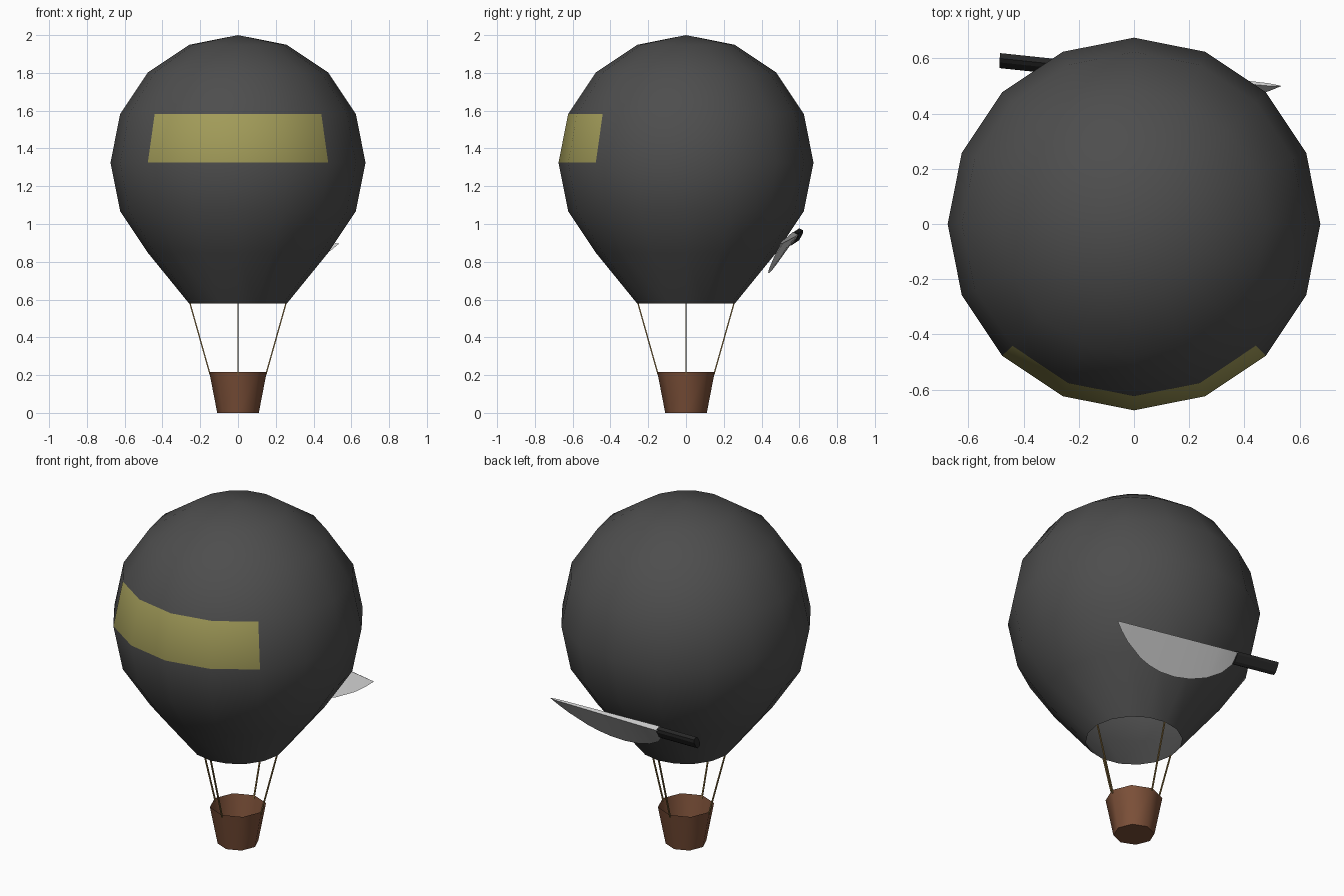
import bpy, math
from math import sin, cos, pi
from mathutils import Vector

if "Cube" in bpy.data.objects:
    bpy.data.objects.remove(bpy.data.objects["Cube"])


def material(name, rgb):
    m = bpy.data.materials.new(name)
    m.diffuse_color = (*rgb, 1)
    m.use_nodes = True
    m.node_tree.nodes["Principled BSDF"].inputs["Base Color"].default_value = m.diffuse_color
    return m


def make(name, verts, faces, mat=None, angle=40):
    me = bpy.data.meshes.new(name)
    me.from_pydata(verts, [], faces)
    ob = bpy.data.objects.new(name, me)
    bpy.context.collection.objects.link(ob)
    if mat:
        me.materials.append(mat)
    bpy.context.view_layer.objects.active = ob
    for o in bpy.context.selected_objects:
        o.select_set(False)
    ob.select_set(True)
    bpy.ops.object.mode_set(mode='EDIT')
    bpy.ops.mesh.select_all(action='SELECT')
    bpy.ops.mesh.normals_make_consistent(inside=False)
    bpy.ops.object.mode_set(mode='OBJECT')
    bpy.ops.object.shade_smooth_by_angle(angle=math.radians(angle))
    return ob


def rings(loops):
    """Join equal-length closed loops of points with quads."""
    n = len(loops[0])
    faces = [(k * n + i, k * n + (i + 1) % n, (k + 1) * n + (i + 1) % n, (k + 1) * n + i)
             for k in range(len(loops) - 1) for i in range(n)]
    return [p for l in loops for p in l], faces


def circle(r, z, n):
    return [(r * cos(2 * pi * i / n), r * sin(2 * pi * i / n), z) for i in range(n)]


dark = material("dark_fabric", (0.075, 0.075, 0.075))
yellow = material("yellow_fabric", (0.36, 0.33, 0.10))
brown = material("basket_brown", (0.20, 0.08, 0.04))
tan = material("rope_tan", (0.25, 0.16, 0.05))
black = material("handle_black", (0.02, 0.02, 0.02))

# Envelope: 16-sided sphere, open at the bottom
R, CZ, N = 0.675, 1.325, 16
prof = [(R * sin(k * pi / 8), CZ + R * cos(k * pi / 8)) for k in range(1, 7)]
prof.append((0.258, 0.578))
verts, faces = rings([circle(r, z, N) for r, z in prof])
top = len(verts)
verts.append((0, 0, CZ + R))
faces += [(top, i, (i + 1) % N) for i in range(N)]
balloon = make("balloon_envelope", verts, faces, dark)

# Yellow panel: four faces on the front, just above the widest ring
balloon.data.materials.append(yellow)
for p in balloon.data.polygons:
    c = p.center
    if CZ < c.z < 1.58 and c.y < 0 and abs(c.x) < -c.y:
        p.material_index = 1

# Basket: open tapered tub
verts, faces = rings([circle(0.11, 0, 8), circle(0.152, 0.217, 8)])
faces.append(tuple(range(7, -1, -1)))
make("basket", verts, faces, brown, 50)

# Ropes
for k in range(4):
    d = Vector((cos(k * pi / 2), sin(k * pi / 2), 0))
    s = Vector((-d.y, d.x, 0))
    loops = [[d * (r + 0.005 * cos(a)) + s * 0.005 * sin(a) + Vector((0, 0, z))
              for a in (pi / 4 + j * pi / 2 for j in range(4))]
             for r, z in ((0.147, 0.2), (0.254, 0.58))]
    make(f"rope_{k + 1}", *rings(loops), tan)

# Knife frame: heel of spine, tip, direction towards the edge, flat normal
H, T = Vector((-0.224, 0.58, 0.95)), Vector((0.535, 0.50, 0.896))
L = T - H
W = Vector((0, -0.49, -0.87)).normalized()
NRM = L.cross(W).normalized()

# Blade: thick spine tapering to a curved cutting edge
edge = [(-0.01, 0.065), (0.06, 0.13), (0.16, 0.175), (0.286, 0.204), (0.41, 0.214),
        (0.536, 0.208), (0.64, 0.188), (0.726, 0.162), (0.866, 0.095), (0.94, 0.047)]
loops = []
for t, s in edge:
    h = 0.016 * (1 - 0.7 * max(t, 0))
    p = H + L * t
    loops.append([p + NRM * h, p + W * s, p - NRM * h])
verts, faces = rings(loops)
n = len(verts)
verts.append(T)
faces += [(0, 1, 2), (n - 3, n - 2, n), (n - 2, n - 1, n), (n - 1, n - 3, n)]
make("knife_blade", verts, faces, None, 35)

# Handle: chamfered bar
section = [(-0.004, 0.011), (0.012, 0.019), (0.052, 0.019), (0.068, 0.011)]
section += [(w, -q) for w, q in reversed(section)]
loops = [[H + L * t + W * w + NRM * q for w, q in section] for t in (0.0, -0.345)]
verts, faces = rings(loops)
faces += [tuple(range(8)), tuple(range(8, 16))]
make("knife_handle", verts, faces, black, 25)
